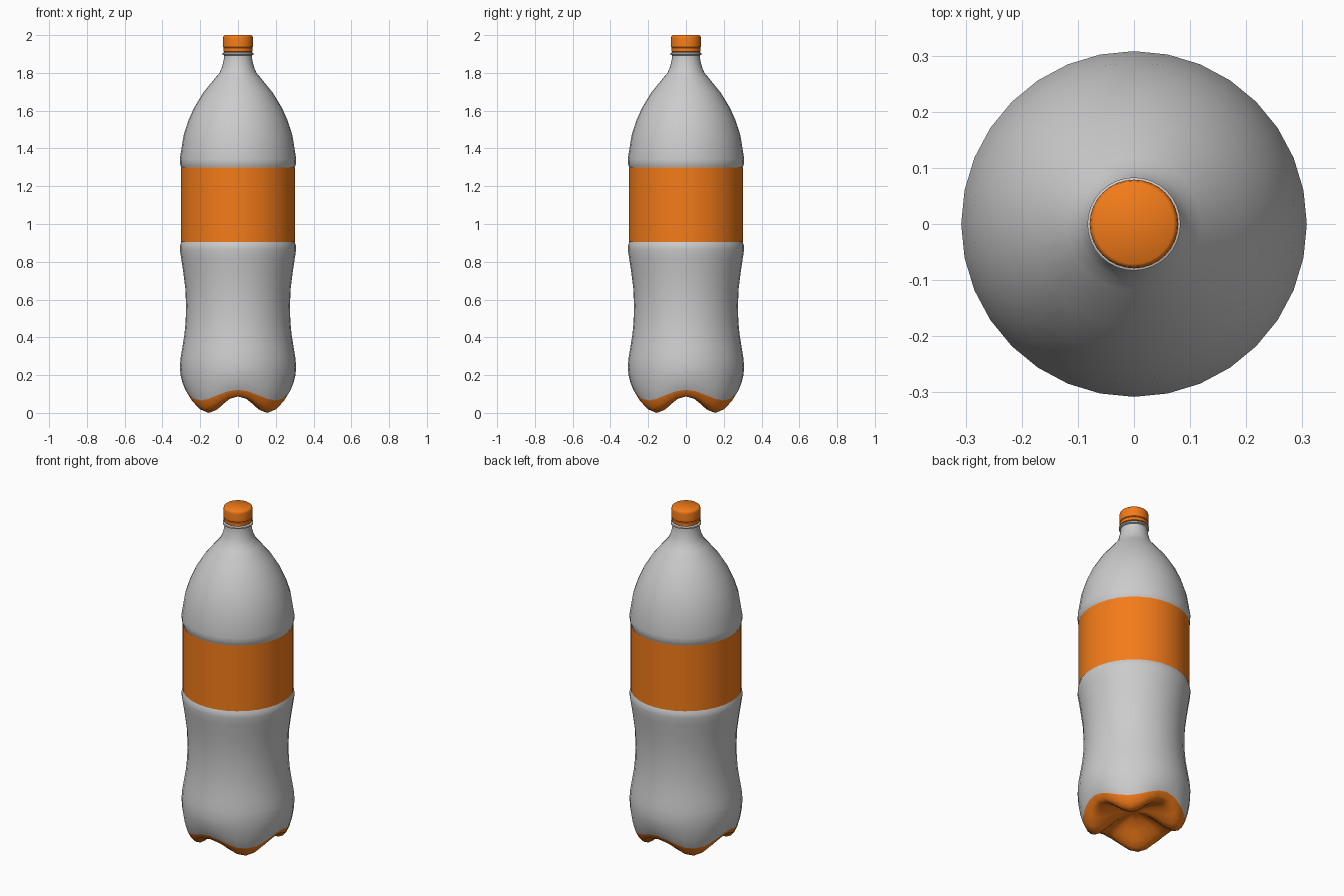
import bpy, bmesh
from math import sin, cos, pi, radians

if "Cube" in bpy.data.objects:
    bpy.data.objects.remove(bpy.data.objects["Cube"])

N = 32
orange = bpy.data.materials.new("orange")
orange.diffuse_color = (0.9, 0.2, 0.01, 1)
orange.use_nodes = True
orange.node_tree.nodes["Principled BSDF"].inputs["Base Color"].default_value = orange.diffuse_color
grey = bpy.data.materials.new("grey")
grey.diffuse_color = (0.6, 0.6, 0.6, 1)
grey.use_nodes = True
grey.node_tree.nodes["Principled BSDF"].inputs["Base Color"].default_value = grey.diffuse_color


def lathe(name, rings, mats, n=N, orange_below=0, close=True):
    """Each ring is (r, z) or (r, z_at_foot, z_at_valley); listed bottom to top."""
    bm = bmesh.new()
    loops = []
    for ring in rings:
        r, zf, zv = ring[0], ring[1], ring[-1]
        loop = []
        for i in range(n):
            a = 2 * pi * i / n
            w = (1 + cos(4 * a)) / 2          # 1 in the valleys, 0 on the feet
            loop.append(bm.verts.new((r * cos(a), r * sin(a), zf + (zv - zf) * w)))
        loops.append(loop)
    for k in range(len(loops) - 1):
        lo, hi = loops[k], loops[k + 1]
        for i in range(n):
            j = (i + 1) % n
            f = bm.faces.new((lo[i], lo[j], hi[j], hi[i]))
            f.material_index = 1 if k < orange_below else 0
    if close:
        f = bm.faces.new(loops[0][::-1])
        f.material_index = 1 if orange_below else 0
        bm.faces.new(loops[-1])
    me = bpy.data.meshes.new(name)
    bm.to_mesh(me)
    bm.free()
    for m in mats:
        me.materials.append(m)
    ob = bpy.data.objects.new(name, me)
    bpy.context.collection.objects.link(ob)
    bpy.ops.object.select_all(action='DESELECT')
    ob.select_set(True)
    bpy.context.view_layer.objects.active = ob
    bpy.ops.object.shade_smooth_by_angle(angle=radians(40))
    return ob


# four-footed base, from the hollow centre out to the wall
base = [(0.02, 0.115, 0.12), (0.07, 0.10, 0.118), (0.12, 0.065, 0.112),
        (0.16, 0.028, 0.103), (0.195, 0.006, 0.094), (0.22, 0.0, 0.088),
        (0.243, 0.008, 0.087), (0.262, 0.03, 0.095), (0.279, 0.066, 0.122),
        (0.294, 0.12, 0.16), (0.304, 0.18, 0.20)]
# waist, recessed label panel, shoulder and neck
wall = [(0.308, 0.24), (0.304, 0.29), (0.295, 0.345), (0.283, 0.42), (0.277, 0.49),
        (0.275, 0.57), (0.279, 0.66), (0.289, 0.74), (0.301, 0.82), (0.308, 0.865),
        (0.307, 0.885), (0.302, 0.90), (0.298, 0.91), (0.298, 1.295), (0.302, 1.305),
        (0.307, 1.32), (0.308, 1.345), (0.288, 1.47), (0.264, 1.545), (0.233, 1.615),
        (0.184, 1.695), (0.119, 1.775), (0.098, 1.80), (0.085, 1.83), (0.076, 1.865),
        (0.073, 1.89), (0.073, 1.92)]
lathe("bottle", base + wall, [grey, orange], orange_below=8)

# label sleeve
lathe("label", [(0.303, 0.905), (0.303, 1.30)], [orange], close=False)

# neck support ring
lathe("neck_ring", [(0.074, 1.893), (0.083, 1.897), (0.083, 1.905), (0.074, 1.909)], [grey])

# tamper band and screw cap
lathe("cap_band", [(0.074, 1.911), (0.078, 1.914), (0.078, 1.931), (0.075, 1.934)], [orange])
lathe("cap", [(0.075, 1.934), (0.079, 1.938), (0.079, 1.985), (0.077, 1.995), (0.071, 2.0)], [orange])
